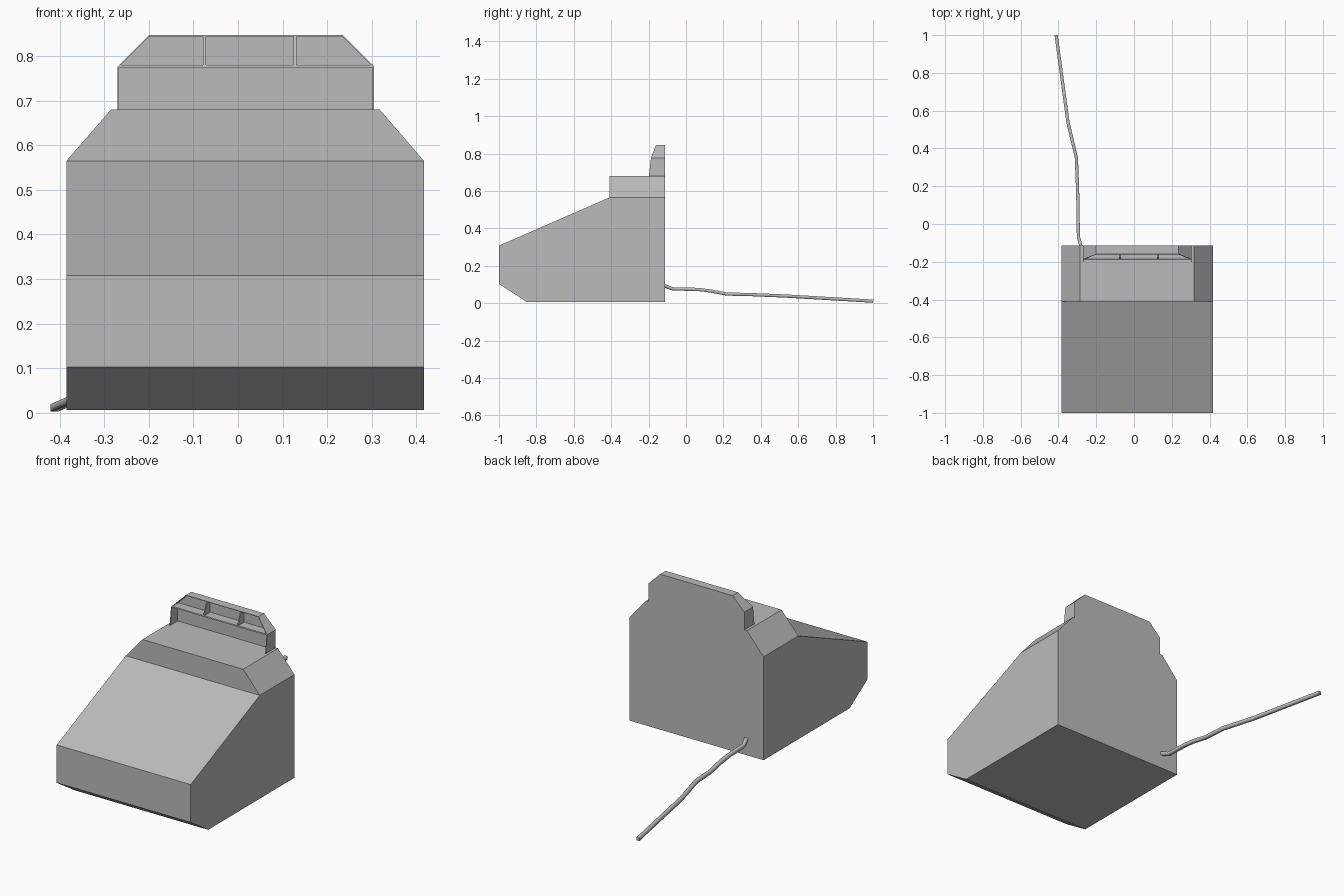
import bpy, bmesh, math

cube = bpy.data.objects.get("Cube")
if cube:
    bpy.data.objects.remove(cube, do_unlink=True)

grey = bpy.data.materials.new("plain_grey")
grey.use_nodes = True
colour = (0.5, 0.5, 0.5, 1)
grey.diffuse_color = colour
grey.node_tree.nodes["Principled BSDF"].inputs["Base Color"].default_value = colour

LEFT, RIGHT = 0.417, -0.385
BACK = -0.113


def finish(bm, name):
    bmesh.ops.recalc_face_normals(bm, faces=bm.faces)
    mesh = bpy.data.meshes.new(name)
    bm.to_mesh(mesh)
    bm.free()
    mesh.materials.append(grey)
    obj = bpy.data.objects.new(name, mesh)
    bpy.context.collection.objects.link(obj)
    return obj


def prism(name, profile, start, end, place):
    """Extrude a 2D profile between two depths; place maps (a, b, depth) to xyz."""
    bm = bmesh.new()
    rings = [[bm.verts.new(place(a, b, d)) for a, b in profile] for d in (start, end)]
    for ring in rings:
        bm.faces.new(ring)
    for i in range(len(profile)):
        j = (i + 1) % len(profile)
        bm.faces.new((rings[0][i], rings[0][j], rings[1][j], rings[1][i]))
    return finish(bm, name)


# Wedge-shaped cabinet with sloping keyboard face and undercut front
prism("cabinet", [(-1, 0.103), (-0.85, 0.006), (BACK, 0.006), (BACK, 0.565),
                  (-0.41, 0.565), (-1, 0.308)],
      RIGHT, LEFT, lambda y, z, x: (x, y, z))

# Hood with bevelled shoulders
prism("hood", [(RIGHT, 0.565), (LEFT, 0.565), (0.318, 0.68), (-0.285, 0.68)],
      -0.41, BACK, lambda x, z, y: (x, y, z))

# Display housing: raked front divided into one low tray and three upper bays
bm = bmesh.new()
levels = [(0.67, -0.2, (-0.27, 0.305)),
          (0.777, -0.187, (-0.27, -0.075, 0.128, 0.305)),
          (0.847, -0.16, (-0.2, -0.075, 0.128, 0.235))]
low, mid, top = [[bm.verts.new((x, y, z)) for x in xs] for z, y, xs in levels]
fronts = [bm.faces.new(low + mid[::-1])]
for i in range(3):
    fronts.append(bm.faces.new((mid[i], mid[i + 1], top[i + 1], top[i])))
rim = low + [mid[-1]] + top[::-1] + [mid[0]]
rear = [bm.verts.new((v.co.x, BACK, v.co.z)) for v in rim]
bm.faces.new(rear)
for i in range(len(rim)):
    j = (i + 1) % len(rim)
    bm.faces.new((rim[i], rim[j], rear[j], rear[i]))
bmesh.ops.recalc_face_normals(bm, faces=bm.faces)
# Sink every front panel, leaving thin walls and dividers
bmesh.ops.inset_individual(bm, faces=fronts, thickness=0.003, use_even_offset=True)
sunk = bmesh.ops.extrude_discrete_faces(bm, faces=fronts)["faces"]
for face in sunk:
    for v in face.verts:
        v.co.y = -0.135
finish(bm, "display_housing")

# Power cable trailing from the back
path = [(-0.28, -0.12, 0.095), (-0.294, -0.07, 0.076), (-0.297, 0.06, 0.074),
        (-0.297, 0.12, 0.067), (-0.3, 0.22, 0.049), (-0.305, 0.35, 0.046),
        (-0.35, 0.54, 0.038), (-0.412, 1.0, 0.011)]
curve = bpy.data.curves.new("power_cable", "CURVE")
curve.dimensions = "3D"
curve.bevel_depth = 0.012
curve.bevel_resolution = 0
curve.use_fill_caps = True
curve.twist_mode = "Z_UP"
spline = curve.splines.new("POLY")
spline.points.add(len(path) - 1)
for point, co in zip(spline.points, path):
    point.co = (*co, 1)
    point.tilt = math.radians(45)
curve.materials.append(grey)
bpy.context.collection.objects.link(bpy.data.objects.new("power_cable", curve))
